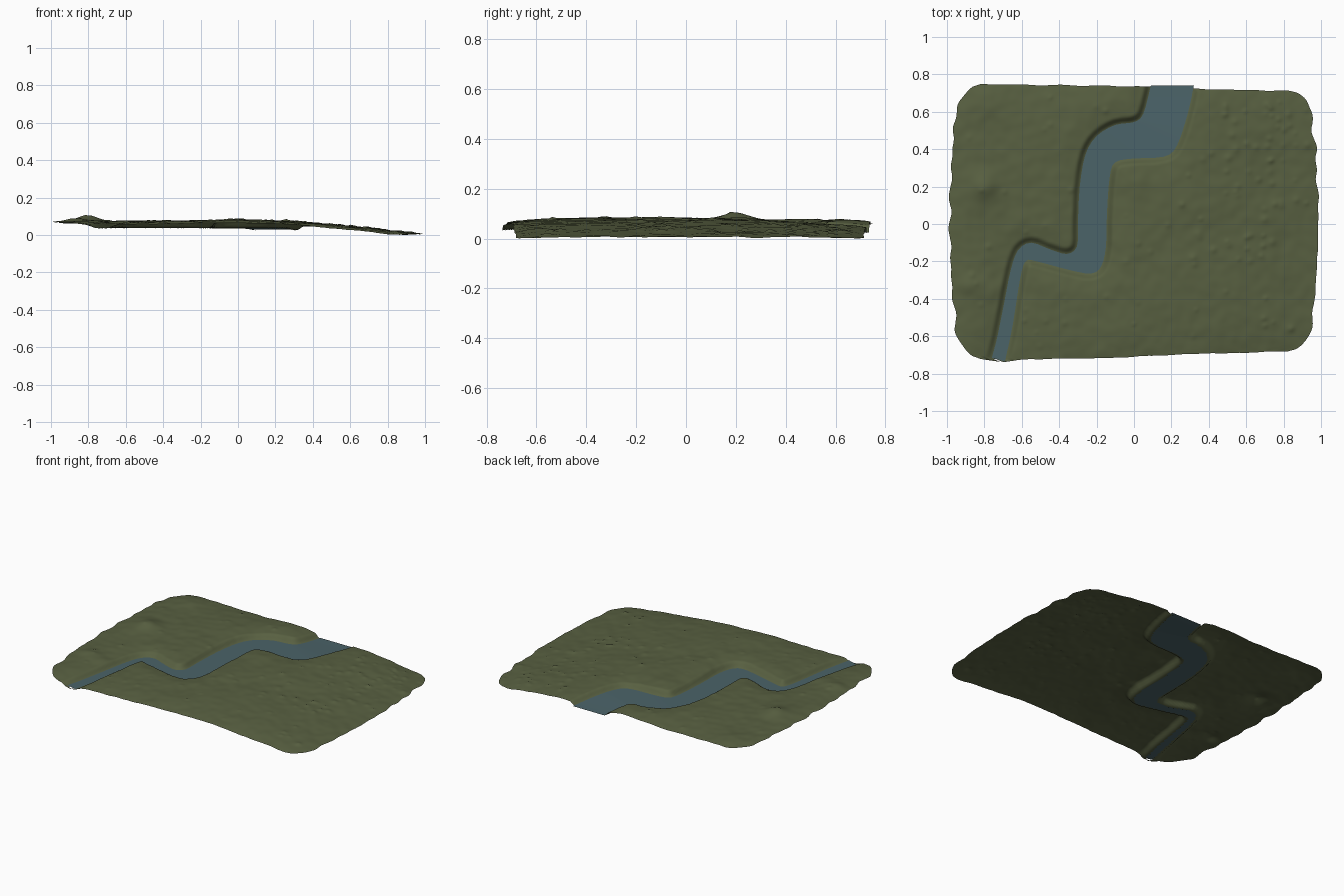
import bpy, bmesh, math, random
from mathutils import Vector, noise

if "Cube" in bpy.data.objects:
    bpy.data.objects.remove(bpy.data.objects["Cube"])
random.seed(4)
NX, NY = 190, 142


def material(name, rgb):
    m = bpy.data.materials.new(name)
    m.use_nodes = True
    m.diffuse_color = (*rgb, 1)
    m.node_tree.nodes["Principled BSDF"].inputs["Base Color"].default_value = (*rgb, 1)
    return m


def finish(bm, name, mat):
    me = bpy.data.meshes.new(name)
    bm.to_mesh(me)
    bm.free()
    ob = bpy.data.objects.new(name, me)
    bpy.context.collection.objects.link(ob)
    me.materials.append(mat)
    me.shade_smooth()
    return ob


def smooth(t):
    t = min(1, max(0, t))
    return t * t * (3 - 2 * t)


def lerp_table(table, x):
    for (x0, a), (x1, b) in zip(table, table[1:]):
        if x <= x1:
            return a + (b - a) * max(0, (x - x0) / (x1 - x0))
    return table[-1][1]


def spline(pts, steps=3):
    # Catmull-Rom curve through a bank's points
    p = [Vector(q) for q in pts]
    p = [2 * p[0] - p[1]] + p + [2 * p[-1] - p[-2]]
    out = []
    for a, b, c, d in zip(p, p[1:], p[2:], p[3:]):
        for k in range(steps):
            t = k / steps
            out.append(0.5 * (2 * b + (c - a) * t + (2 * a - 5 * b + 4 * c - d) * t * t
                              + (3 * b - a - 3 * c + d) * t ** 3))
    return out + [p[-2]]


# River banks, from the back edge to the front edge
WEST = spline([(.09, .74), (.05, .59), (0, .545), (-.1, .53), (-.2, .47), (-.26, .37),
               (-.29, .2), (-.3, 0), (-.305, -.12), (-.36, -.16), (-.45, -.135),
               (-.55, -.1), (-.62, -.14), (-.66, -.25), (-.69, -.4), (-.73, -.6), (-.76, -.715)])
EAST = spline([(.32, .74), (.29, .6), (.23, .42), (.16, .36), (0, .35), (-.1, .33),
               (-.13, .25), (-.145, .05), (-.15, -.12), (-.175, -.225), (-.23, -.265),
               (-.35, -.245), (-.52, -.2), (-.58, -.2), (-.61, -.3), (-.65, -.55), (-.69, -.735)])


def extended(chain):
    return [chain[0] + Vector((0, .2))] + chain + [chain[-1] + (chain[-1] - chain[-2]) * 4]


W, E = extended(WEST), extended(EAST)
LOOP = W + E[::-1]
SEGS = [(a, b - a, (b - a).length_squared) for c in (W, E) for a, b in zip(c, c[1:])]


def bank_distance(x, y):
    # Signed distance to the water edge, negative in the river
    if x > .55:
        return .5
    best = 9
    for a, d, l2 in SEGS:
        px, py = x - a.x, y - a.y
        t = min(1, max(0, (px * d.x + py * d.y) / l2))
        best = min(best, (px - t * d.x) ** 2 + (py - t * d.y) ** 2)
    inside = False
    for a, b in zip(LOOP, LOOP[1:] + LOOP[:1]):
        if (a.y > y) != (b.y > y) and x < a.x + (y - a.y) * (b.x - a.x) / (b.y - a.y):
            inside = not inside
    return -math.sqrt(best) if inside else math.sqrt(best)


def water_height(y):
    return .048 - .012 * smooth((y - .45) / .3)


PROFILE = [(-1, .075), (-.9, .083), (-.5, .083), (0, .092), (.3, .08), (.6, .055), (.8, .032), (1, .012)]
BACK = [(-1, .735), (-.8, .747), (-.4, .742), (.1, .735), (.5, .717), (1, .712)]
FRONT = [(-1, -.70), (-.7, -.738), (-.55, -.722), (-.15, -.717), (.3, -.695), (1, -.677)]
# Hills: x, y, radius, height
HILLS = [(-.8, .2, .07, .03), (-.87, -.33, .06, .014), (-.76, -.36, .05, .008), (-.8, .64, .08, .008)]
STONES = [(random.uniform(-.9, .92), random.uniform(-.66, .68), random.uniform(.008, .016),
           random.uniform(.003, .007)) for _ in range(60)]
STONES += [(random.uniform(.3, .93), random.uniform(-.2, .68), random.uniform(.008, .018),
            random.uniform(.003, .007)) for _ in range(60)]


def ground_height(x, y, v, d):
    z = lerp_table(PROFILE, x) - .018 * abs(v) ** 6
    z += .006 * noise.noise((x * 5, y * 5, 2)) + .003 * noise.noise((x * 17, y * 17, 5))
    for hx, hy, r, h in HILLS + STONES:
        q = ((x - hx) ** 2 + (y - hy) ** 2) / (r * r)
        if q < 6:
            z += h * math.exp(-q)
    wz = water_height(y)
    if d < 0:
        return wz - .002 + d * .15
    return wz - .002 + (z - wz + .002) * (.72 * smooth(d / .035) + .28 * smooth(d / .14))


# Ground sheet with rounded corners, a wavy rim and a river channel
bm = bmesh.new()
rows, dist = [], {}
for j in range(NY + 1):
    v = 2 * j / NY - 1
    t = max(0, (abs(v) - .82) / .18)
    half = .985 - .055 * v * v - .11 * (1 - math.sqrt(max(0, 1 - t * t)))
    row = []
    for i in range(NX + 1):
        u = 2 * i / NX - 1
        x = u * half + abs(u) ** 12 * .016 * noise.noise((u * 3, v * 8, 1))
        mid = (lerp_table(BACK, x) + lerp_table(FRONT, x)) / 2
        y = mid + v * (lerp_table(BACK, x) - mid) + abs(v) ** 12 * .005 * noise.noise((x * 9, v, 3))
        d = bank_distance(x, y)
        vert = bm.verts.new((x, y, ground_height(x, y, v, d)))
        dist[vert] = d
        row.append(vert)
    rows.append(row)
for r0, r1 in zip(rows, rows[1:]):
    for i in range(NX):
        quad = (r0[i], r0[i + 1], r1[i + 1], r1[i])
        if max(dist[q] for q in quad) > -.004:
            bm.faces.new(quad)
bmesh.ops.delete(bm, geom=[v for v in bm.verts if not v.link_faces], context='VERTS')
low = min(v.co.z for v in bm.verts)
bmesh.ops.translate(bm, verts=bm.verts, vec=(0, 0, -low))
finish(bm, "ground", material("moss green", (.098, .117, .053)))

# Water ribbon between the two banks
bm = bmesh.new()
pairs = [[bm.verts.new((p.x, p.y, water_height(p.y) - low)) for p in ab] for ab in zip(WEST, EAST)]
for (a, b), (c, d) in zip(pairs, pairs[1:]):
    bm.faces.new((a, c, d, b))
finish(bm, "river_water", material("slate blue", (.070, .125, .140)))
